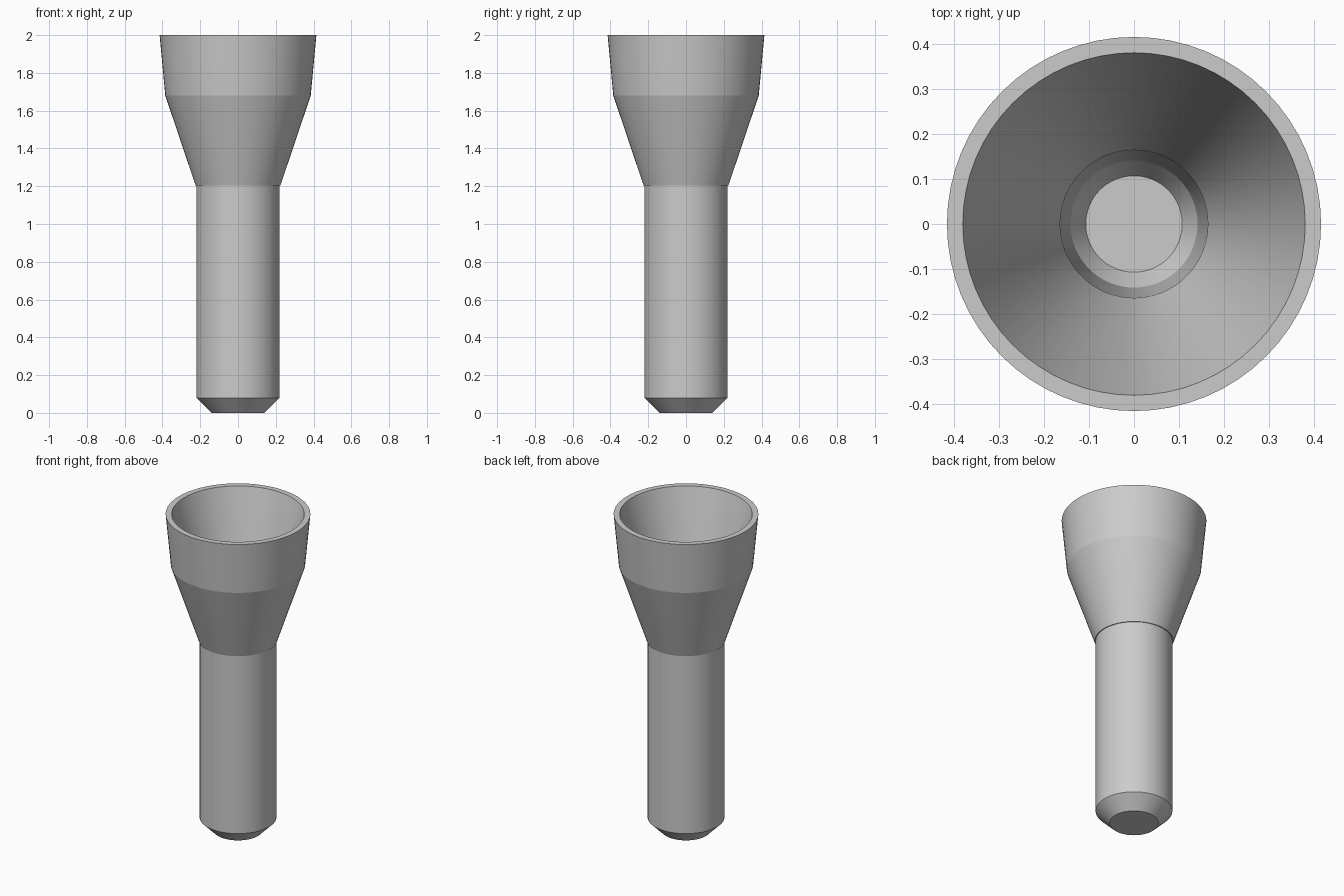
import bpy
import bmesh
import math

SIDES = 64

if "Cube" in bpy.data.objects:
    bpy.data.objects.remove(bpy.data.objects["Cube"], do_unlink=True)

grey = bpy.data.materials.new("plain_grey")
grey.use_nodes = True
grey.diffuse_color = (0.6, 0.6, 0.6, 1)
grey.node_tree.nodes["Principled BSDF"].inputs["Base Color"].default_value = (0.6, 0.6, 0.6, 1)


def lathe(name, profile, sharp_angle):
    """Spin a (radius, height) profile around z into a smooth solid."""
    bm = bmesh.new()
    verts = [bm.verts.new((r, 0, z)) for r, z in profile]
    edges = [bm.edges.new(pair) for pair in zip(verts, verts[1:])]
    bmesh.ops.spin(bm, geom=verts + edges, cent=(0, 0, 0), axis=(0, 0, 1),
                   angle=math.tau, steps=SIDES, use_duplicate=False)
    bmesh.ops.remove_doubles(bm, verts=bm.verts, dist=0.0001)
    bmesh.ops.recalc_face_normals(bm, faces=bm.faces)
    mesh = bpy.data.meshes.new(name)
    bm.to_mesh(mesh)
    bm.free()
    mesh.materials.append(grey)
    obj = bpy.data.objects.new(name, mesh)
    bpy.context.collection.objects.link(obj)
    bpy.ops.object.select_all(action="DESELECT")
    obj.select_set(True)
    bpy.context.view_layer.objects.active = obj
    bpy.ops.object.shade_smooth_by_angle(angle=math.radians(sharp_angle))


# Hollow body: closed tip, tube, flared cup, then back down the bore
lathe("flared_tube", [
    (0, 0), (0.14, 0), (0.22, 0.08),        # chamfered tip
    (0.22, 1.205), (0.225, 1.205),          # tube and small lip
    (0.385, 1.68), (0.415, 2),              # cup outside
    (0.38, 2), (0.164, 1.2),                # rim and straight inner cone
    (0.141, 0.12), (0.107, 0.06), (0, 0.06),  # tapered bore and floor
], 12)
